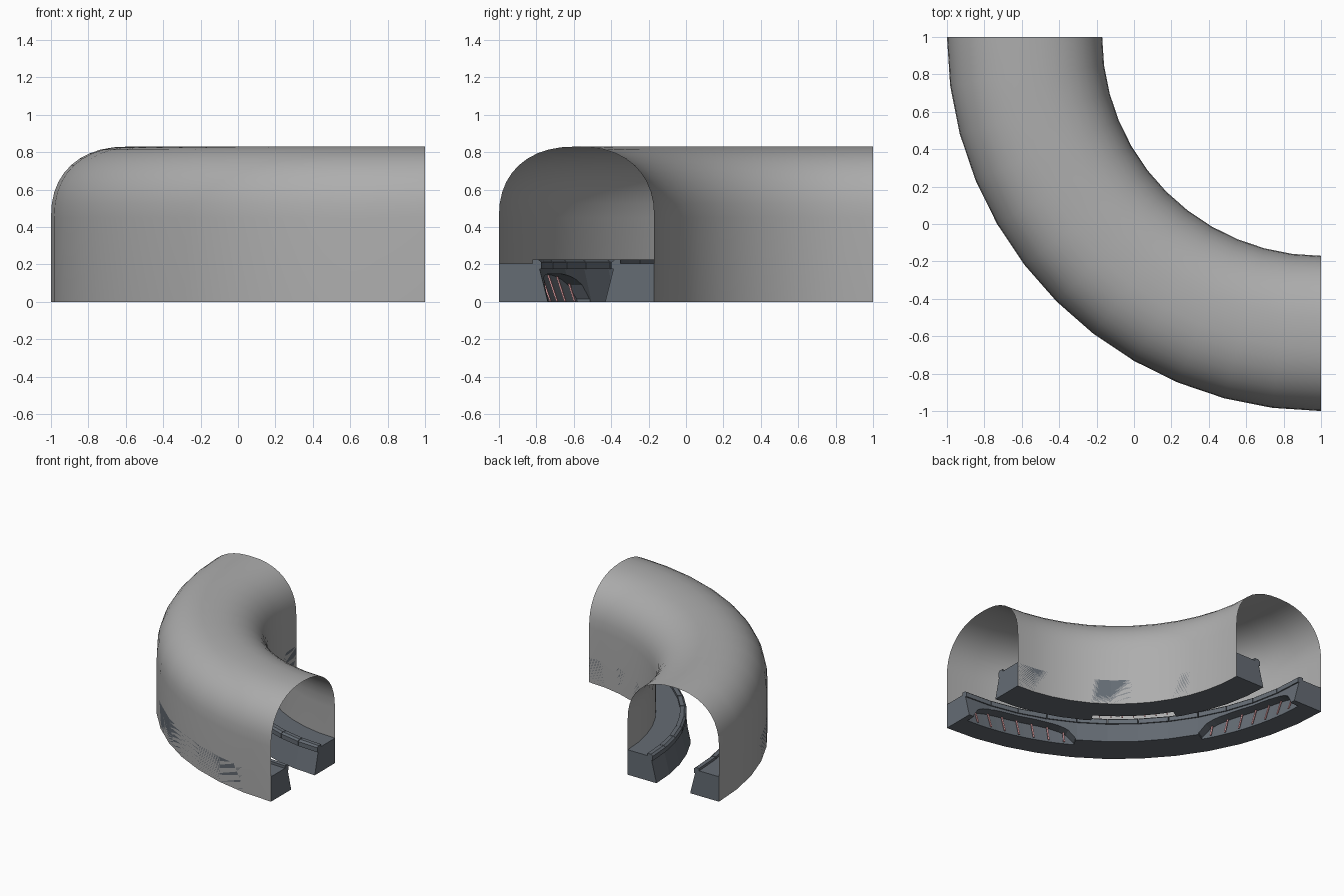
import bpy, bmesh, math

if "Cube" in bpy.data.objects:
    bpy.data.objects.remove(bpy.data.objects["Cube"])

def material(name, rgb):
    m = bpy.data.materials.new(name)
    m.diffuse_color = (*rgb, 1)
    m.use_nodes = True
    m.node_tree.nodes["Principled BSDF"].inputs["Base Color"].default_value = m.diffuse_color
    return m

CONCRETE = material("concrete", (0.42, 0.42, 0.42))
STONE = material("dark_stone", (0.13, 0.15, 0.175))
PINK = material("pink_light", (0.95, 0.45, 0.47))

def place(r, deg, z):
    # bend centre is (1, 1); 0 deg is the right end, 90 deg the back end
    a = math.radians(deg)
    return (1 - r * math.sin(a), 1 - r * math.cos(a), z)

def sweep(name, profile, angles, mat, closed=True):
    """Sweep an (r, z) profile round the bend; profile may depend on the angle."""
    bm = bmesh.new()
    rings = []
    for t in angles:
        pts = profile(t) if callable(profile) else profile
        rings.append([bm.verts.new(place(r, t, z)) for r, z in pts])
    n = len(rings[0])
    for a, b in zip(rings, rings[1:]):
        for i in range(n if closed else n - 1):
            j = (i + 1) % n
            bm.faces.new((a[i], a[j], b[j], b[i]))
    if closed:
        bm.faces.new(rings[0])
        bm.faces.new(rings[-1])
    bmesh.ops.recalc_face_normals(bm, faces=bm.faces)
    me = bpy.data.meshes.new(name)
    bm.to_mesh(me)
    bm.free()
    ob = bpy.data.objects.new(name, me)
    bpy.context.collection.objects.link(ob)
    me.materials.append(mat)
    return ob

def steps(a, b, n):
    return [a + (b - a) * i / n for i in range(n + 1)]

def select_only(ob):
    bpy.ops.object.select_all(action='DESELECT')
    ob.select_set(True)
    bpy.context.view_layer.objects.active = ob

BEND = steps(0, 90, 12)
MID, HALF, TOP = 1.585, 0.415, 0.83

# Tunnel shell: straight walls under a rounded roof
roof = []
for a in steps(0, 180, 20):
    c, s = math.cos(math.radians(a)), math.sin(math.radians(a))
    roof.append((MID + HALF * math.copysign(abs(c) ** 0.87, c), 0.45 + (TOP - 0.45) * s ** 0.87))
shell = sweep("tunnel_shell", [(2.0, 0)] + roof + [(1.17, 0)], BEND, CONCRETE, closed=False)
select_only(shell)
bpy.ops.object.shade_smooth_by_angle(angle=math.radians(40))

def walkway(name, wall, side, niches):
    """Raised walkway; side is +1 when the wall is on the outside of the bend."""
    def pt(d, z):
        return (wall - side * d, z)
    body = sweep(name, [pt(0, 0), pt(0, 0.205), pt(0.19, 0.205), pt(0.19, 0.175),
                        pt(0.218, 0.175), pt(0.262, 0)], BEND, STONE)

    # Kerb stones along the edge
    for i, (a, b) in enumerate(zip(BEND, BEND[1:])):
        g0, g1 = (0 if i == 0 else 0.1), (0 if i == 11 else 0.1)
        sweep(f"{name}_kerb_{i + 1}", [pt(0.18, 0.18), pt(0.18, 0.225), pt(0.212, 0.225),
                                       pt(0.228, 0.212), pt(0.228, 0.175), pt(0.185, 0.175)],
              [a + g0, b - g1], STONE)

    # Arched niches with leaning light strips
    for k, (a, b) in enumerate(niches):
        def arch(t):
            u = abs(2 * (t - a) / (b - a) - 1)
            h = 0.015 + 0.135 * max(0, 1 - u ** 3.5) ** 0.6
            return [pt(0.36, -0.03), pt(0.36, h), pt(0.185 - 0.3 * h, h), pt(0.194, -0.03)]
        cutter = sweep(f"{name}_niche_cutter", arch, steps(a, b, 16), STONE)
        cutter.hide_render = True
        select_only(body)
        mod = body.modifiers.new("niche", 'BOOLEAN')
        mod.operation, mod.solver, mod.object = 'DIFFERENCE', 'EXACT', cutter
        bpy.ops.object.modifier_apply(modifier=mod.name)
        bpy.data.objects.remove(cutter)
        margin = (b - a) * 0.09
        for i, t in enumerate(steps(a + margin, b - margin, 6)):
            h = arch(t)[1][1] - 0.005
            d0, d1 = 0.215, 0.215 - 0.35 * h
            w = 0.18
            sweep(f"{name}_light_{k + 1}_{i + 1}",
                  [pt(d0, 0.002), pt(d1, h), pt(d1 - 0.008, h), pt(d0 - 0.008, 0.002)],
                  [t - w, t + w], PINK)

walkway("outer_walkway", 2.0, 1, [(1.5, 29.5), (60.5, 88.5)])
walkway("inner_walkway", 1.17, -1, [(32, 58)])
